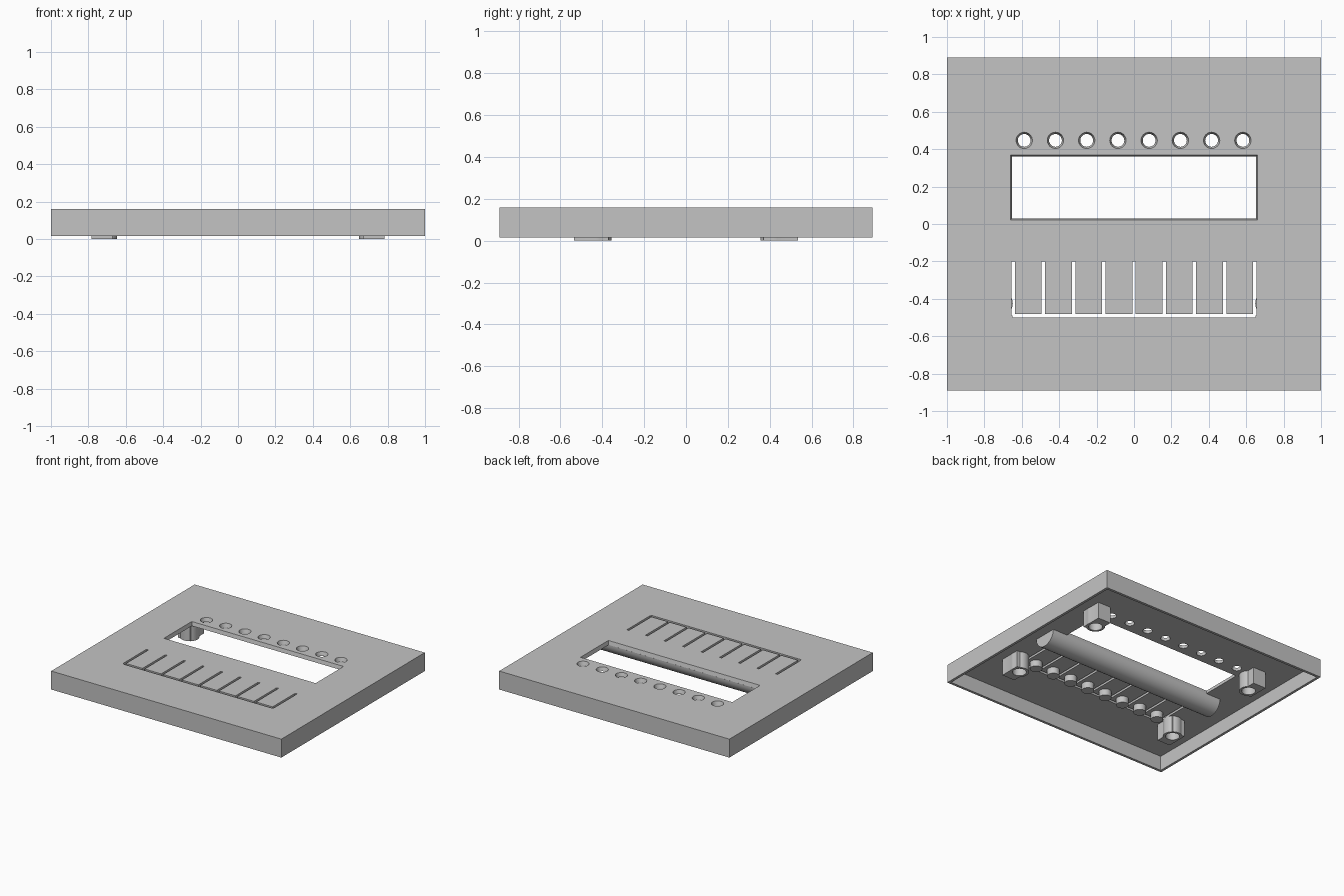
import bpy, bmesh, math
from mathutils import Matrix

if "Cube" in bpy.data.objects:
    bpy.data.objects.remove(bpy.data.objects["Cube"])

grey = bpy.data.materials.new("plain grey")
grey.use_nodes = True
colour = (0.55, 0.55, 0.55, 1)
grey.diffuse_color = colour
grey.node_tree.nodes["Principled BSDF"].inputs["Base Color"].default_value = colour

TOP, CEILING, RIM = 0.16, 0.13, 0.015


def make(name, bm):
    mesh = bpy.data.meshes.new(name)
    bm.to_mesh(mesh)
    bm.free()
    mesh.materials.append(grey)
    obj = bpy.data.objects.new(name, mesh)
    bpy.context.collection.objects.link(obj)
    return obj


def box(name, x0, x1, y0, y1, z0, z1, taper=0):
    """Box between limits; taper narrows the bottom on every side."""
    bm = bmesh.new()
    bmesh.ops.create_cube(bm, size=1)
    for v in bm.verts:
        t = taper if v.co.z < 0 else 0
        v.co.x = x1 - t if v.co.x > 0 else x0 + t
        v.co.y = y1 - t if v.co.y > 0 else y0 + t
        v.co.z = z1 if v.co.z > 0 else z0
    return make(name, bm)


def cylinder(name, x, y, z0, z1, r0, r1=None, sides=32):
    bm = bmesh.new()
    bmesh.ops.create_cone(bm, cap_ends=True, segments=sides, radius1=r0,
                          radius2=r0 if r1 is None else r1, depth=z1 - z0,
                          matrix=Matrix.Translation((x, y, (z0 + z1) / 2)))
    return make(name, bm)


def combine(target, tool, operation="DIFFERENCE"):
    mod = target.modifiers.new("cut", "BOOLEAN")
    mod.operation, mod.object, mod.solver = operation, tool, "EXACT"
    graph = bpy.context.evaluated_depsgraph_get()
    result = bpy.data.meshes.new_from_object(target.evaluated_get(graph))
    target.modifiers.clear()
    target.data = result
    bpy.data.objects.remove(tool)


def smooth(obj):
    bpy.ops.object.select_all(action="DESELECT")
    obj.select_set(True)
    bpy.context.view_layer.objects.active = obj
    bpy.ops.object.shade_smooth_by_angle(angle=math.radians(30))


# Hollow cover, open underneath
cover = box("cover", -1, 1, -0.89, 0.89, RIM, TOP)
combine(cover, box("hollow", -0.98, 0.98, -0.87, 0.87, -0.1, CEILING))

# Display window with sloping edges
combine(cover, box("window", -0.662, 0.662, 0.02, 0.37, 0.12, 0.17, 0.012))

# Row of countersunk lamp holes
for i in range(8):
    combine(cover, cylinder("lamp_hole", -0.587 + i * 0.167, 0.447,
                            0.12, 0.17, 0.031, 0.047))

# Comb of slots that frees the flexible push tabs
for i in range(-4, 5):
    x = i * 0.1615
    combine(cover, box("slot", x - 0.009, x + 0.009, -0.49, -0.2, 0.1, 0.2))
combine(cover, box("cross_slot", -0.65, 0.65, -0.5, -0.48, 0.1, 0.2))
smooth(cover)

# Studs under the push tabs
for i in range(8):
    smooth(cylinder(f"tab_stud_{i + 1}", (i - 3.5) * 0.1615, -0.418,
                    0.08, CEILING + 0.005, 0.045))

# Half-round rib under the front edge of the window
bm = bmesh.new()
steps = 24
arc = [bm.verts.new((-0.78, -0.065 + 0.095 * math.cos(math.pi * i / steps),
                     CEILING - 0.095 * math.sin(math.pi * i / steps)))
       for i in range(steps + 1)]
end = bm.faces.new(arc)
swept = bmesh.ops.extrude_face_region(bm, geom=[end])["geom"]
bmesh.ops.translate(bm, vec=(1.56, 0, 0),
                    verts=[g for g in swept if isinstance(g, bmesh.types.BMVert)])
bmesh.ops.recalc_face_normals(bm, faces=bm.faces)
smooth(make("half_round_rib", bm))

# Corner posts: a block fused with a round boss, bored from below
for sx, side in ((1, "left"), (-1, "right")):
    for sy, end_name in ((-1, "front"), (1, "back")):
        xs = sorted((sx * 0.67, sx * 0.782))
        ys = sorted((sy * 0.37, sy * 0.535))
        cx, cy = sx * 0.716, sy * 0.424
        post = cylinder(f"{end_name}_{side}_post", cx, cy, 0, CEILING + 0.005, 0.068)
        combine(post, box("block", *xs, *ys, 0, CEILING + 0.005), "UNION")
        combine(post, cylinder("bore", cx, cy, -0.05, 0.12, 0.05))
        smooth(post)
